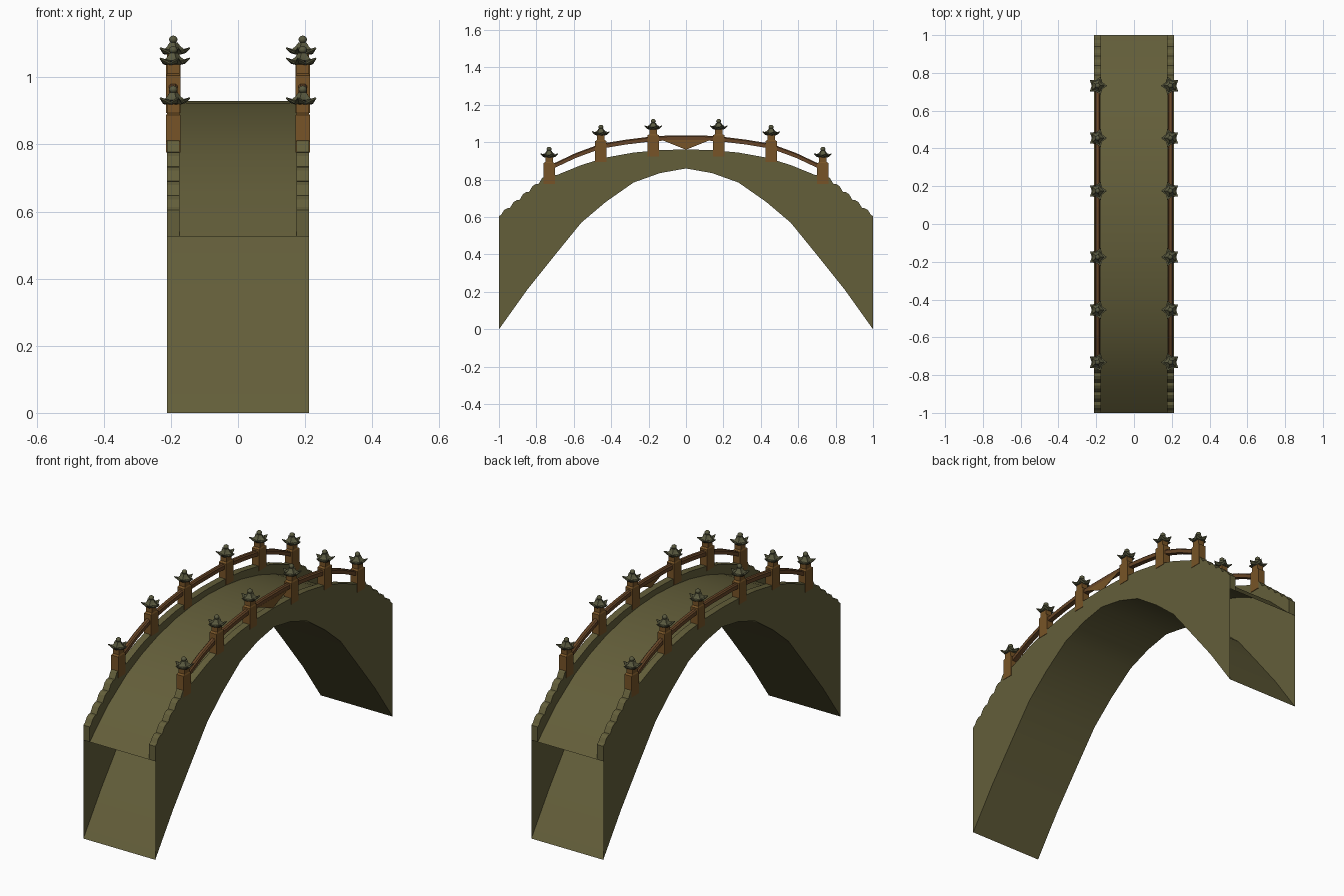
import bpy, bmesh, math

if "Cube" in bpy.data.objects:
    bpy.data.objects.remove(bpy.data.objects["Cube"])


def material(name, rgb):
    m = bpy.data.materials.new(name)
    m.diffuse_color = (*rgb, 1)
    m.use_nodes = True
    m.node_tree.nodes["Principled BSDF"].inputs["Base Color"].default_value = m.diffuse_color
    return m


STONE = material("olive stone", (0.125, 0.112, 0.042))
WOOD = material("brown wood", (0.185, 0.088, 0.02))
RAIL = material("dark brown wood", (0.135, 0.06, 0.02))
ROOF = material("grey green roof", (0.10, 0.10, 0.05))


def make(name, bm, mat, smooth=None, fix=True):
    if fix:
        bmesh.ops.recalc_face_normals(bm, faces=bm.faces)
    me = bpy.data.meshes.new(name)
    bm.to_mesh(me)
    bm.free()
    me.materials.append(mat)
    if smooth:
        me.polygons.foreach_set("use_smooth", [True] * len(me.polygons))
        me.set_sharp_from_angle(angle=math.radians(smooth))
    ob = bpy.data.objects.new(name, me)
    bpy.context.collection.objects.link(ob)
    return ob


def both_ways(half):
    """Mirror a list of (y, ...) rows running from y = 1 down to y = 0."""
    return [(-r[0], *r[1:]) for r in half] + half[-2::-1]


def bridge_rings(bm, rings, caps):
    """Skin closed loops; optionally close both ends."""
    vs = [[bm.verts.new(p) for p in r] for r in rings]
    n = len(vs[0])
    for a, b in zip(vs, vs[1:]):
        for i in range(n):
            j = (i + 1) % n
            bm.faces.new((a[i], a[j], b[j], b[i]))
    if caps:
        bm.faces.new(vs[0][::-1])
        bm.faces.new(vs[-1])
    return vs


# Arched body: hollow tube with open ends (y, underside, deck)
W = 0.212
half = [(1, 0, .525), (.85, .21, .66), (.69, .41, .765), (.56, .57, .825),
        (.43, .68, .87), (.28, .785, .905), (.14, .835, .923), (0, .86, .93)]
body_rows = both_ways(half)
bm = bmesh.new()
bridge_rings(bm, [[(-W, y, lo), (W, y, lo), (W, y, hi), (-W, y, hi)]
                  for y, lo, hi in body_rows], False)
make("arched_body", bm, STONE, 35)


def deck_z(y):
    y = abs(y)
    for (y1, _, z1), (y0, _, z0) in zip(half, half[1:]):
        if y0 <= y <= y1:
            return z0 + (z1 - z0) * (y - y0) / (y1 - y0)


# Curbs: scalloped at both ends, smooth arc between
top = [(1, .605)]
for k in range(5):
    y, z = .99 - k * .051, .605 + k * .043
    top += [(y - .003, z + .009), (y - .016, z + .031), (y - .033, z + .042),
            (y - .049, z + .043)]
top += [(.69, .825), (.56, .878), (.43, .918), (.28, .945), (.14, .958), (0, .962)]
curb_rows = both_ways(top)
for side, s in (("left", -1), ("right", 1)):
    bm = bmesh.new()
    rings = []
    for y, z in curb_rows:
        d = deck_z(y)
        rings.append([(s * .175, y, d), (s * W, y, d), (s * W, y, z), (s * .175, y, z)])
    bridge_rings(bm, rings, True)
    make(side + "_curb", bm, STONE)


# Handrails following the arch (y, centre height)
rail = [(.73, .862), (.66, .895), (.59, .928), (.455, .978), (.32, 1.0),
        (.175, 1.018), (.09, 1.022), (0, 1.022)]
for side, s in (("left", -1), ("right", 1)):
    bm = bmesh.new()
    rings = bridge_rings(bm, [[(s * (.193 + dx), y, z + dz) for dx, dz in
                               ((-.013, -.012), (.013, -.012), (.013, .008),
                                (.007, .014), (-.007, .014), (-.013, .008))]
                              for y, z in both_ways(rail)], True)
    make(side + "_handrail", bm, RAIL)

# Small triangular web under the centre of the right rail
bm = bmesh.new()
bridge_rings(bm, [[(x, -.13, 1.012), (x, .13, 1.012), (x, 0, .96)]
                  for x in (.204, .207)], True)
make("centre_rail_web", bm, WOOD)


def post(name, s, y, base):
    """Wooden post with a narrower neck."""
    x = s * .193
    bm = bmesh.new()
    levels = [(0, .021, .031), (.112, .021, .031), (.118, .018, .020), (.158, .018, .020)]
    bridge_rings(bm, [[(x - a, y - b, base + z), (x + a, y - b, base + z),
                       (x + a, y + b, base + z), (x - a, y + b, base + z)]
                      for z, a, b in levels], True)
    make(name + "_post", bm, WOOD)

    # Five-cornered roof with upturned eaves: (corner r, corner z, edge r, edge z)
    bm = bmesh.new()
    levels = [(.018, .143, .015, .143), (.036, .147, .025, .143), (.050, .161, .031, .146),
              (.049, .165, .031, .151), (.036, .157, .025, .156),
              (.023, .166, .018, .165), (.013, .179, .011, .179)]
    rings = []
    for rc, zc, re, ze in levels:
        ring = []
        for i in range(10):
            a = math.pi * i / 5
            r, z = (re, ze) if i % 2 else (rc, zc)
            ring.append((x - s * r * math.cos(a), y + r * math.sin(a), base + z))
        rings.append(ring)
    bridge_rings(bm, rings, True)
    make(name + "_roof", bm, ROOF)

    # Round finial
    bm = bmesh.new()
    bmesh.ops.create_uvsphere(bm, u_segments=10, v_segments=6, radius=.0135)
    bmesh.ops.scale(bm, vec=(1, 1, .85), verts=bm.verts)
    bmesh.ops.translate(bm, vec=(x, y, base + .188), verts=bm.verts)
    make(name + "_finial", bm, ROOF, 60)


# Six posts on each side
for side, s in (("left", -1), ("right", 1)):
    for i, (y, base) in enumerate(((.732, .776), (.455, .894), (.175, .925))):
        post(f"{side}_front_{i}", s, -y, base)
        post(f"{side}_back_{i}", s, y, base)
